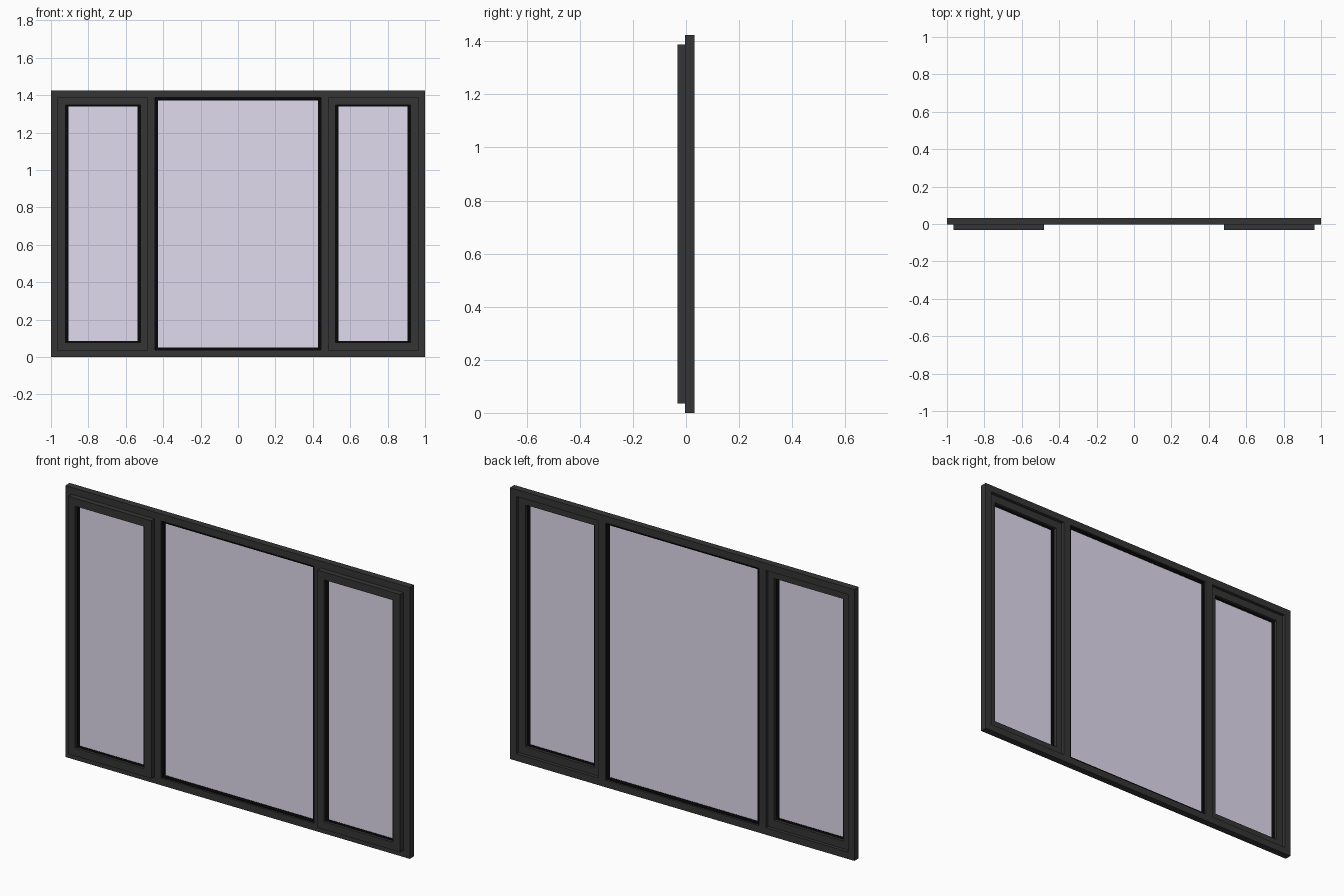
import bpy, bmesh

if "Cube" in bpy.data.objects:
    bpy.data.objects.remove(bpy.data.objects["Cube"])


def material(name, color):
    m = bpy.data.materials.new(name)
    m.diffuse_color = color
    m.use_nodes = True
    m.node_tree.nodes["Principled BSDF"].inputs["Base Color"].default_value = m.diffuse_color
    return m


DARK = material("dark_frame", (0.036, 0.036, 0.036, 1))
BLACK = material("black_rubber", (0.002, 0.002, 0.002, 1))
GLASS = material("tinted_glass", (0.75, 0.71, 0.86, 0.57))


def finish(name, bm, mat):
    bmesh.ops.recalc_face_normals(bm, faces=bm.faces)
    me = bpy.data.meshes.new(name)
    bm.to_mesh(me)
    bm.free()
    me.materials.append(mat)
    ob = bpy.data.objects.new(name, me)
    bpy.context.collection.objects.link(ob)
    return ob


def box(name, x, y, z, mat):
    bm = bmesh.new()
    bmesh.ops.create_cube(bm, size=1)
    for v in bm.verts:
        v.co = [r[0] if c < 0 else r[1] for c, r in zip(v.co, (x, y, z))]
    return finish(name, bm, mat)


def ring(name, x, z, profile, mat):
    """Mitred rectangular ring; profile is a closed loop of (inset, y)."""
    bm = bmesh.new()
    loops = []
    for i, y in profile:
        corners = ((x[0] + i, z[0] + i), (x[1] - i, z[0] + i),
                   (x[1] - i, z[1] - i), (x[0] + i, z[1] - i))
        loops.append([bm.verts.new((cx, y, cz)) for cx, cz in corners])
    for a, b in zip(loops, loops[1:] + loops[:1]):
        for k in range(4):
            n = (k + 1) % 4
            bm.faces.new((a[k], a[n], b[n], b[k]))
    return finish(name, bm, mat)


def rect(w, y0, y1):
    return [(0, y0), (w, y0), (w, y1), (0, y1)]


def glazing(name, x, z, y):
    """Rubber gasket with sloped lips, holding a pane."""
    g, d = 0.017, 0.008
    ring(name + "_gasket", x, z,
         [(0, y - d), (g * 0.6, y - d), (g, y - 0.005),
          (g, y + 0.005), (g * 0.6, y + d), (0, y + d)], BLACK)
    box(name + "_glass", (x[0] + g, x[1] - g), (y - 0.003, y + 0.003),
        (z[0] + g, z[1] - g), GLASS)


H = 1.424
F0, F1 = -0.004, 0.032     # frame depth
S0, S1 = -0.032, 0.014     # sash depth

# Fixed outer frame
ring("outer_frame", (-1, 1), (0, H), rect(0.037, F0, F1), DARK)

# Central fixed pane
glazing("centre", (-0.446, 0.446), (0.034, H - 0.034), 0.014)

for side, s in (("left", -1), ("right", 1)):
    # Mullion between the fixed pane and the casement
    box(side + "_mullion", sorted((s * 0.445, s * 0.487)), (F0, F1),
        (0.036, H - 0.036), DARK)
    # Casement sash, standing proud of the frame with its back set inside
    xs = sorted((s * 0.481, s * 0.964))
    ring(side + "_sash", xs, (0.036, H - 0.036), rect(0.041, S0, S1), DARK)
    glazing(side + "_casement", (xs[0] + 0.040, xs[1] - 0.040),
            (0.069, H - 0.068), -0.010)
